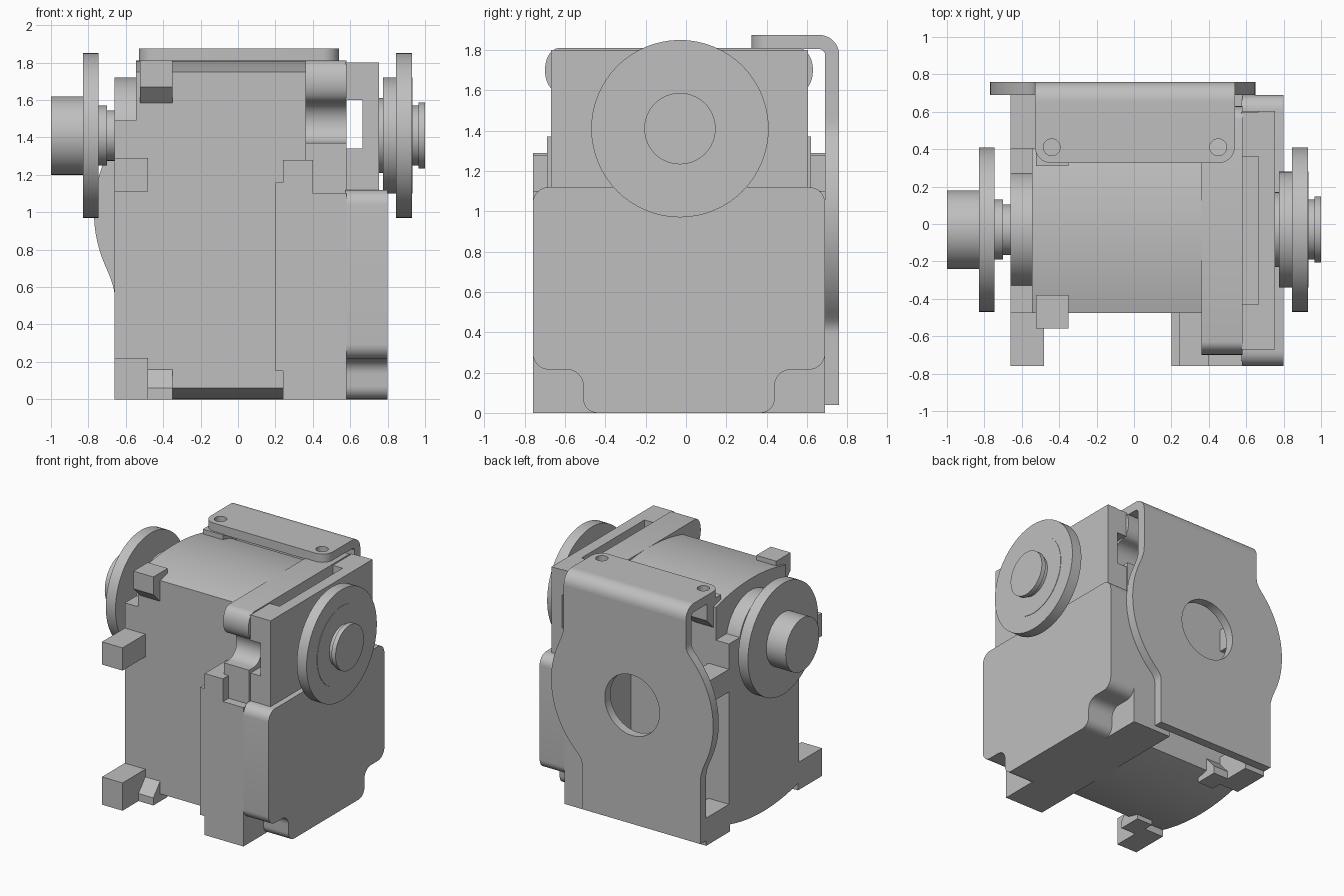
import bpy, bmesh, math
from mathutils import Vector

if "Cube" in bpy.data.objects:
    bpy.data.objects.remove(bpy.data.objects["Cube"])

grey = bpy.data.materials.new("plain grey")
grey.use_nodes = True
COLOR = (0.52, 0.52, 0.52, 1)
grey.diffuse_color = COLOR
grey.node_tree.nodes["Principled BSDF"].inputs["Base Color"].default_value = COLOR

MID = -0.035          # symmetry plane of the housing in y
AXLE = (-0.03, 1.41)  # wheel axis (y, z)
parts = []


def prism(name, pts, axis, a, b):
    """Extrude a 2D outline along an axis from a to b."""
    place = {"x": lambda p, q, t: (t, p, q),
             "y": lambda p, q, t: (p, t, q),
             "z": lambda p, q, t: (p, q, t)}[axis]
    bm = bmesh.new()
    rings = [[bm.verts.new(place(p, q, t)) for p, q in pts] for t in (a, b)]
    for ring in rings:
        bm.faces.new(ring)
    n = len(pts)
    for i in range(n):
        j = (i + 1) % n
        bm.faces.new((rings[0][i], rings[0][j], rings[1][j], rings[1][i]))
    bmesh.ops.recalc_face_normals(bm, faces=bm.faces)
    mesh = bpy.data.meshes.new(name)
    bm.to_mesh(mesh)
    bm.free()
    mesh.materials.append(grey)
    ob = bpy.data.objects.new(name, mesh)
    bpy.context.collection.objects.link(ob)
    parts.append(ob)
    return ob


def box(name, x0, x1, y0, y1, z0, z1):
    return prism(name, [(y0, z0), (y1, z0), (y1, z1), (y0, z1)], "x", x0, x1)


def circle(c, r, n=64):
    return [(c[0] + r * math.cos(2 * math.pi * i / n),
             c[1] + r * math.sin(2 * math.pi * i / n)) for i in range(n)]


def rounded(corners, steps=8):
    """Outline with filleted corners, each given as (p, q, radius)."""
    out = []
    n = len(corners)
    for i, (p, q, r) in enumerate(corners):
        c = Vector((p, q))
        if r == 0:
            out.append((p, q))
            continue
        u = (Vector(corners[i - 1][:2]) - c).normalized()
        v = (Vector(corners[(i + 1) % n][:2]) - c).normalized()
        half = u.angle(v) / 2
        centre = c + (u + v).normalized() * (r / math.sin(half))
        s = c + u * (r / math.tan(half)) - centre
        e = c + v * (r / math.tan(half)) - centre
        sweep = math.pi - 2 * half
        for k in range(steps + 1):
            t = k / steps
            w = (s * math.sin((1 - t) * sweep) + e * math.sin(t * sweep)) / math.sin(sweep)
            out.append(tuple(centre + w))
    return out


def mirror(pts):
    """Reflect a (y, z) outline across the symmetry plane."""
    return [(2 * MID - y, z) for y, z in pts]


def both_sides(name, pts, x0, x1):
    prism("front_" + name, pts, "x", x0, x1)
    prism("back_" + name, mirror(pts), "x", x0, x1)


def rect(y0, y1, z0, z1):
    return [(y0, z0), (y1, z0), (y1, z1), (y0, z1)]


def cut(ob, cutter):
    cutter.hide_render = True
    mod = ob.modifiers.new("cut", "BOOLEAN")
    mod.object = cutter
    mod.operation = "DIFFERENCE"
    mod.solver = "EXACT"
    dg = bpy.context.evaluated_depsgraph_get()
    mesh = bpy.data.meshes.new_from_object(ob.evaluated_get(dg))
    ob.modifiers.clear()
    ob.data = mesh
    parts.remove(cutter)
    bpy.data.objects.remove(cutter)


# Motor body: flat front and back, gently domed top and bottom
def dome(z_edge, rise, n=24):
    return [(MID + 0.44 * t, z_edge + rise * (1 - t * t))
            for t in (2 * i / n - 1 for i in range(n + 1))]


bottom, top = dome(0.06, -0.06), dome(1.75, 0.06)
prism("motor_body", bottom + top[::-1], "x", -0.545, 0.4)
prism("end_wall", bottom + [(MID + 0.44, 1.49), (MID - 0.44, 1.49)], "x", -0.66, -0.54)

# Mounting feet and clips on the body
both_sides("lower_foot", rect(-0.76, -0.46, 0, 0.22), -0.66, -0.48)
both_sides("upper_foot", rect(-0.76, -0.46, 1.11, 1.29), -0.66, -0.48)
both_sides("upper_clip", [(-0.56, 1.67), (-0.56, 1.81), (-0.38, 1.81), (-0.38, 1.58),
                          (-0.47, 1.58)], -0.525, -0.35)
both_sides("lower_clip", [(-0.56, 0), (-0.38, 0), (-0.38, 0.165), (-0.47, 0.165),
                          (-0.56, 0.06)], -0.49, -0.35)

# Gear housing
box("housing_flange", 0.2, 0.25, -0.76, 0.69, 0.15, 1.16)
box("housing_base", 0.24, 0.58, -0.76, 0.69, 0, 1.10)
both_sides("housing_lug", rect(-0.76, -0.4, 1.0, 1.28), 0.24, 0.4)

# Side cover with notched lower corners
half = [(-0.43, 0, 0.0), (-0.51, 0, 0.07), (-0.51, 0.215, 0.08), (-0.76, 0.215, 0.08),
        (-0.76, 1.12, 0.08)]
outline = rounded(half + [(2 * MID - y, z, r) for y, z, r in half[::-1]])
prism("side_cover", outline, "x", 0.575, 0.8)
box("cover_rim", 0.54, 0.58, -0.76, 0.69, 0.3, 1.05)

# Hooked upper wall: rounded nose above a concave hollow
hook = [(-0.69, 1.05), (-0.69, 1.37)]
hook += [(-0.63 + 0.1 * math.cos(a), 1.48 + 0.11 * math.sin(a))
         for a in (math.radians(-90 + 15 * i) for i in range(13))]
hook += [(-0.63 - 0.07 * math.cos(a), 1.70 + 0.11 * math.sin(a))
         for a in (math.radians(-90 + 15 * i) for i in range(13))]
prism("hooked_wall", hook + mirror(hook)[::-1], "x", 0.36, 0.58)

# Outer bearing plate with slot
box("bearing_plate", 0.665, 0.755, -0.67, 0.605, 1.1, 1.8)
box("bearing_plate_base", 0.575, 0.67, -0.67, 0.605, 1.1, 1.34)
both_sides("plate_bridge", rect(-0.67, -0.43, 1.6, 1.8), 0.575, 0.67)

# Wheels and shafts along the axle
for name, x0, x1, r in (
        ("left_bearing_boss", -0.66, -0.54, 0.31), ("left_axle", -0.71, -0.65, 0.135),
        ("left_collar", -0.75, -0.70, 0.16), ("left_wheel", -0.83, -0.745, 0.44),
        ("left_shaft", -1.0, -0.82, 0.21), ("right_axle", 0.75, 0.78, 0.2),
        ("right_hub", 0.775, 0.85, 0.31), ("right_wheel", 0.845, 0.93, 0.44),
        ("wheel_ring", 0.92, 0.933, 0.31), ("right_neck", 0.92, 0.97, 0.16),
        ("right_cap", 0.965, 1.0, 0.177)):
    prism(name, circle(AXLE, r), "x", x0, x1)


# Bracket: bulged back plate
def edge(z, base, cx=-0.06, cz=1.0, r=0.71):
    """Half width at height z: straight edge blended into a round bulge."""
    d = r * r - (z - cz) ** 2
    bulge = math.sqrt(d) if d > 0 else 0
    h = max(0.05 - abs(base - bulge), 0) / 0.05
    return max(base, bulge) + h * h * 0.0125


N = 72
heights = [0.04 + 1.735 * i / N for i in range(N + 1)]
left = [(-0.06 - edge(z, 0.6 if z < 1 else 0.47), z) for z in heights]
right = [(-0.06 + edge(z, 0.44 if z < 1 else 0.6), z) for z in heights]
plate = prism("bracket_plate", left + right[::-1], "y", 0.69, 0.76)
cut(plate, prism("hole_cutter", circle((-0.06, 0.98), 0.24), "y", 0.6, 0.85))

# Bracket: bend and top flange
arc = [math.radians(90 * i / 10) for i in range(11)]
bend = [(0.66 + 0.1 * math.cos(a), 1.775 + 0.1 * math.sin(a)) for a in arc]
bend += [(0.66 + 0.03 * math.cos(a), 1.775 + 0.03 * math.sin(a)) for a in arc[::-1]]
prism("bracket_bend", bend, "x", -0.53, 0.54)
flange = prism("bracket_flange", rounded([(-0.53, 0.66, 0), (-0.53, 0.325, 0.09),
               (0.54, 0.325, 0.09), (0.54, 0.66, 0)]), "z", 1.805, 1.875)
for x in (-0.44, 0.45):
    cut(flange, prism("screw_cutter", circle((x, 0.41), 0.045, 32), "z", 1.7, 1.95))

# Smooth curved faces, keep edges sharp
bpy.ops.object.select_all(action="DESELECT")
for ob in parts:
    ob.select_set(True)
bpy.context.view_layer.objects.active = parts[0]
bpy.ops.object.shade_smooth_by_angle(angle=math.radians(30))
